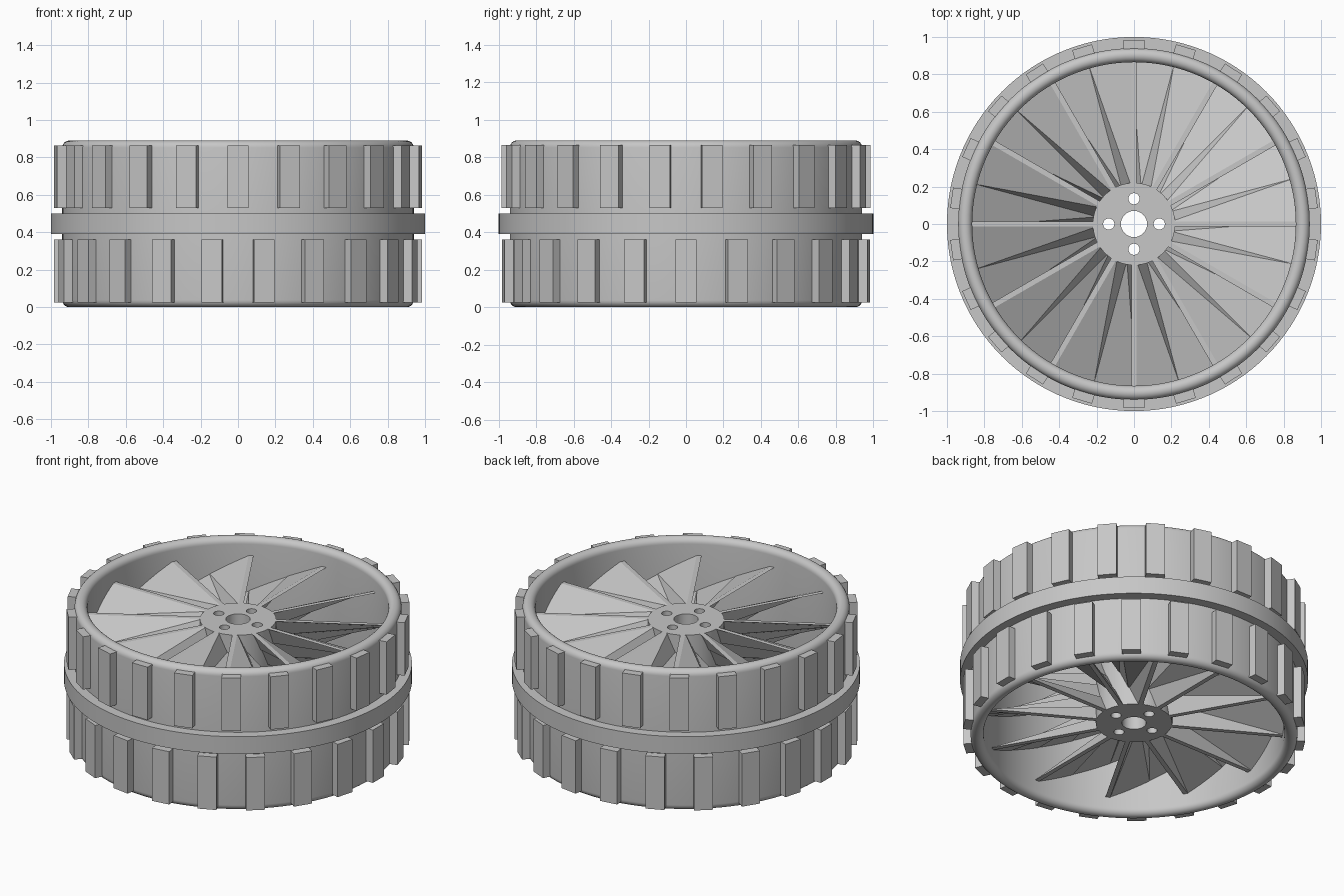
import bpy, bmesh, math
from math import cos, sin, pi, radians
from mathutils import Matrix, Vector

cube = bpy.data.objects.get("Cube")
if cube:
    bpy.data.objects.remove(cube, do_unlink=True)

HEIGHT = 0.89

grey = bpy.data.materials.new("plain_grey")
grey.use_nodes = True
grey.diffuse_color = (0.57, 0.57, 0.57, 1)
grey.node_tree.nodes["Principled BSDF"].inputs["Base Color"].default_value = (0.57, 0.57, 0.57, 1)


def finish(name, bm, smooth=True):
    bmesh.ops.recalc_face_normals(bm, faces=bm.faces)
    mesh = bpy.data.meshes.new(name)
    bm.to_mesh(mesh)
    bm.free()
    mesh.materials.append(grey)
    obj = bpy.data.objects.new(name, mesh)
    bpy.context.collection.objects.link(obj)
    if smooth:
        shade(obj)
    return obj


def shade(obj):
    bpy.ops.object.select_all(action='DESELECT')
    obj.select_set(True)
    bpy.context.view_layer.objects.active = obj
    bpy.ops.object.shade_smooth_by_angle(angle=radians(30))


def lathe(name, profile, segments=120):
    """Revolve a closed (radius, z) profile around the z axis."""
    bm = bmesh.new()
    rings = []
    for i in range(segments):
        a = 2 * pi * i / segments
        rings.append([bm.verts.new((r * cos(a), r * sin(a), z)) for r, z in profile])
    count = len(profile)
    for i in range(segments):
        p, q = rings[i], rings[(i + 1) % segments]
        for j in range(count):
            k = (j + 1) % count
            bm.faces.new((p[j], q[j], q[k], p[k]))
    return finish(name, bm)


# Rim tube with rolled lips at both ends
R_IN, R_OUT = 0.865, 0.94
r_mid, r_half = (R_IN + R_OUT) / 2, (R_OUT - R_IN) / 2
arc = [pi * i / 12 for i in range(13)]
rim = [(r_mid + r_half * cos(a), HEIGHT - r_half + r_half * sin(a)) for a in arc]
rim += [(r_mid - r_half * cos(a), r_half - r_half * sin(a)) for a in arc]
lathe("rim", rim)

# Raised band around the middle
lathe("center_band", [(0.92, 0.39), (1, 0.39), (1, 0.5), (0.92, 0.5)])


# Tread blocks: two staggered rows
def tread_row(name, z_low, z_high, start, count=22):
    bm = bmesh.new()
    inner, outer, width = 0.92, 0.985, 0.11
    for i in range(count):
        place = (Matrix.Rotation(start + 2 * pi * i / count, 4, 'Z')
                 @ Matrix.Translation(((inner + outer) / 2, 0, (z_low + z_high) / 2))
                 @ Matrix.Diagonal((outer - inner, width, z_high - z_low, 1)))
        bmesh.ops.create_cube(bm, size=1, matrix=place)
    finish(name, bm, smooth=False)


tread_row("upper_treads", 0.53, 0.865, pi / 2)
tread_row("lower_treads", 0.025, 0.36, 0)

# Hub: a disc pierced by an axle hole and four bolt holes
HUB_LOW, HUB_HIGH = 0.105, 0.78
curve = bpy.data.curves.new("hub", 'CURVE')
curve.dimensions = '2D'
curve.fill_mode = 'BOTH'
curve.extrude = (HUB_HIGH - HUB_LOW) / 2


def add_circle(cx, cy, radius, points):
    spline = curve.splines.new('POLY')
    spline.points.add(points - 1)
    for i, p in enumerate(spline.points):
        a = 2 * pi * i / points
        p.co = (cx + radius * cos(a), cy + radius * sin(a), 0, 1)
    spline.use_cyclic_u = True


add_circle(0, 0, 0.22, 64)
add_circle(0, 0, 0.07, 40)
for i in range(4):
    add_circle(0.135 * cos(i * pi / 2), 0.135 * sin(i * pi / 2), 0.03, 24)
curve.materials.append(grey)
hub = bpy.data.objects.new("hub", curve)
hub.location.z = (HUB_LOW + HUB_HIGH) / 2
bpy.context.collection.objects.link(hub)
bpy.ops.object.select_all(action='DESELECT')
hub.select_set(True)
bpy.context.view_layer.objects.active = hub
bpy.ops.object.convert(target='MESH')
shade(bpy.context.view_layer.objects.active)

# Fan blades: flat bars twisted a quarter turn downward in faceted steps
BLADES, STEPS, TWIST, HALF = 12, 6, radians(90), 0.014
bm = bmesh.new()
for b in range(BLADES):
    levels = []
    for s in range(STEPS + 1):
        turn = Matrix.Rotation(2 * pi * b / BLADES + TWIST * s / STEPS, 4, 'Z')
        z = HUB_HIGH + (HUB_LOW - HUB_HIGH) * s / STEPS
        corners = ((0.2, -HALF), (0.88, -HALF), (0.88, HALF), (0.2, HALF))
        levels.append([bm.verts.new(turn @ Vector((x, y, z))) for x, y in corners])
    for up, low in zip(levels, levels[1:]):
        # each side splits from its upper hub corner to its lower rim corner
        for h, r in ((0, 1), (3, 2)):
            bm.faces.new((up[h], up[r], low[r]))
            bm.faces.new((up[h], low[r], low[h]))
        for j, k in ((1, 2), (3, 0)):
            bm.faces.new((up[j], up[k], low[k], low[j]))
    bm.faces.new(levels[0])
    bm.faces.new(levels[-1])
finish("fan_blades", bm, smooth=False)
